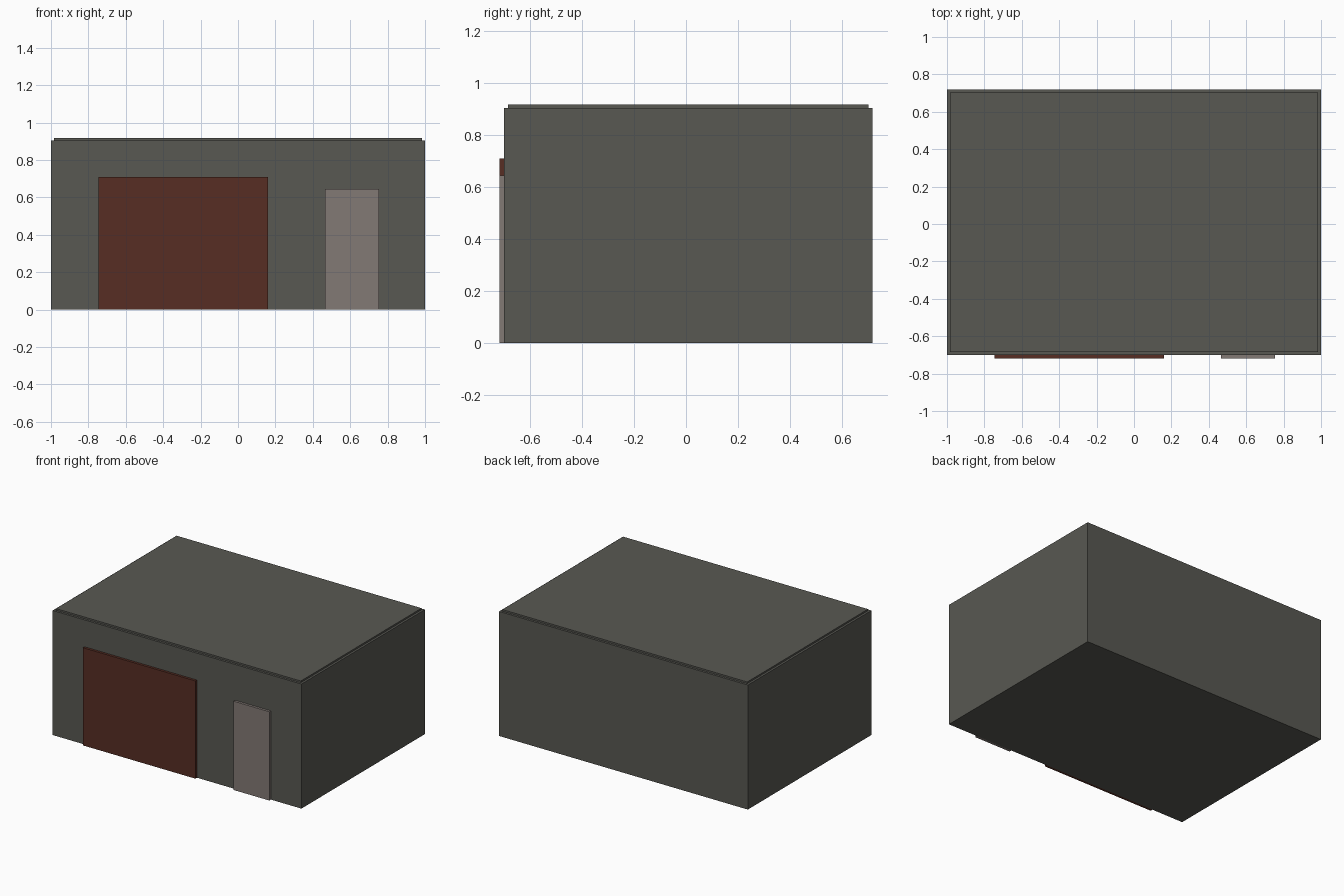
import bpy
import bmesh
from mathutils import Matrix, Vector

if "Cube" in bpy.data.objects:
    bpy.data.objects.remove(bpy.data.objects["Cube"], do_unlink=True)


def material(name, rgb):
    mat = bpy.data.materials.new(name)
    mat.use_nodes = True
    colour = (*rgb, 1)
    mat.diffuse_color = colour
    mat.node_tree.nodes["Principled BSDF"].inputs["Base Color"].default_value = colour
    return mat


def box(name, low, high, mat):
    """Flat-sided box between two opposite corners."""
    low, high = Vector(low), Vector(high)
    bm = bmesh.new()
    place = Matrix.Translation((low + high) / 2) @ Matrix.Diagonal((*(high - low), 1))
    bmesh.ops.create_cube(bm, size=1, matrix=place)
    mesh = bpy.data.meshes.new(name)
    bm.to_mesh(mesh)
    bm.free()
    mesh.materials.append(mat)
    obj = bpy.data.objects.new(name, mesh)
    bpy.context.collection.objects.link(obj)
    return obj


concrete = material("grey concrete", (0.098, 0.098, 0.085))
rust = material("rust red", (0.095, 0.027, 0.017))
pale = material("pale warm grey", (0.225, 0.192, 0.178))

wall_front, wall_back, wall_top = -0.70, 0.718, 0.905
door_front = -0.718
rim = 0.016

# Main block and the slightly inset roof slab
box("building_walls", (-1, wall_front, 0), (1, wall_back, wall_top), concrete)
box("roof_slab", (-1 + rim, wall_front + rim, wall_top),
    (1 - rim, wall_back - rim, 0.917), concrete)

# Doors standing proud of the front wall
box("garage_door", (-0.745, door_front, 0), (0.16, wall_front, 0.71), rust)
box("side_door", (0.465, door_front, 0), (0.755, wall_front, 0.645), pale)
